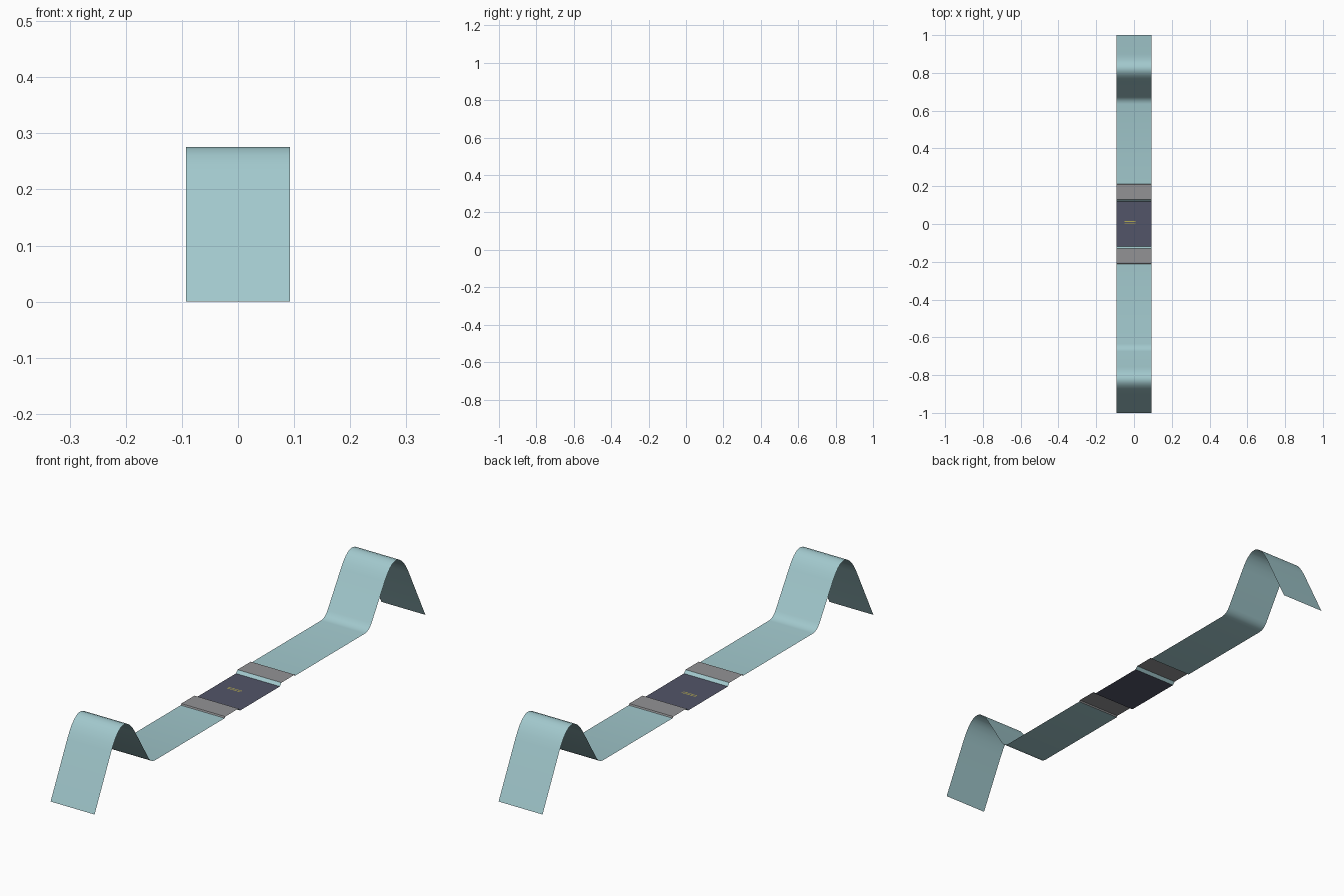
import bpy, bmesh
from mathutils import Vector

if "Cube" in bpy.data.objects:
    bpy.data.objects.remove(bpy.data.objects["Cube"])

HALF = 0.093  # half width of the strap


def material(name, col):
    m = bpy.data.materials.new(name)
    m.diffuse_color = (*col, 1)
    m.use_nodes = True
    m.node_tree.nodes["Principled BSDF"].inputs["Base Color"].default_value = m.diffuse_color
    return m


TEAL = material("pale teal", (0.36, 0.58, 0.61))
GREY = material("mid grey", (0.29, 0.29, 0.30))
NAVY = material("slate navy", (0.085, 0.09, 0.14))
GOLD = material("dull yellow", (0.45, 0.40, 0.08))


def ribbon(name, profile, mat, x0=-HALF, x1=HALF):
    """Sweep a (y, z) profile across x as a single sheet facing up."""
    profile = sorted(profile)
    bm = bmesh.new()
    rows = [(bm.verts.new((x0, y, z)), bm.verts.new((x1, y, z))) for y, z in profile]
    for (a, b), (c, d) in zip(rows, rows[1:]):
        bm.faces.new((a, b, d, c))
    me = bpy.data.meshes.new(name)
    bm.to_mesh(me)
    bm.free()
    me.materials.append(mat)
    ob = bpy.data.objects.new(name, me)
    bpy.context.collection.objects.link(ob)
    bpy.ops.object.select_all(action='DESELECT')
    ob.select_set(True)
    bpy.context.view_layer.objects.active = ob
    bpy.ops.object.shade_smooth_by_angle()
    return ob


def bend(a, b, c, n):
    """Rounded corner from a to c, pulled towards b."""
    a, b, c = Vector(a), Vector(b), Vector(c)
    pts = [a.lerp(b, i / n).lerp(b.lerp(c, i / n), i / n) for i in range(n + 1)]
    return [tuple(p) for p in pts]


# Strap half: flat run, valley bend, rounded hump, straight drop to the floor
strap = ([(0.213, 0.068)]
         + bend((0.635, 0.068), (0.66, 0.07), (0.674, 0.092), 4)
         + bend((0.755, 0.222), (0.829, 0.341), (0.90, 0.20), 10)
         + [(1.0, 0.0)])
cuff = [(0.130, 0.073), (0.210, 0.073), (0.213, 0.068)]
step = [(0.120, 0.062), (0.130, 0.073)]

for side, s in (("front", -1), ("back", 1)):
    for part, prof, mat in (("strap", strap, TEAL), ("cuff", cuff, GREY), ("step", step, TEAL)):
        ribbon(f"{side}_{part}", [(s * y, z) for y, z in prof], mat)

# Centre panel with two thin marks
ribbon("centre_panel", [(-0.12, 0.062), (0.12, 0.062)], NAVY)
for i, y in enumerate((0.002, 0.011)):
    ribbon(f"mark_{i + 1}", [(y, 0.0625), (y + 0.004, 0.0625)], GOLD, -0.05, 0.008)
